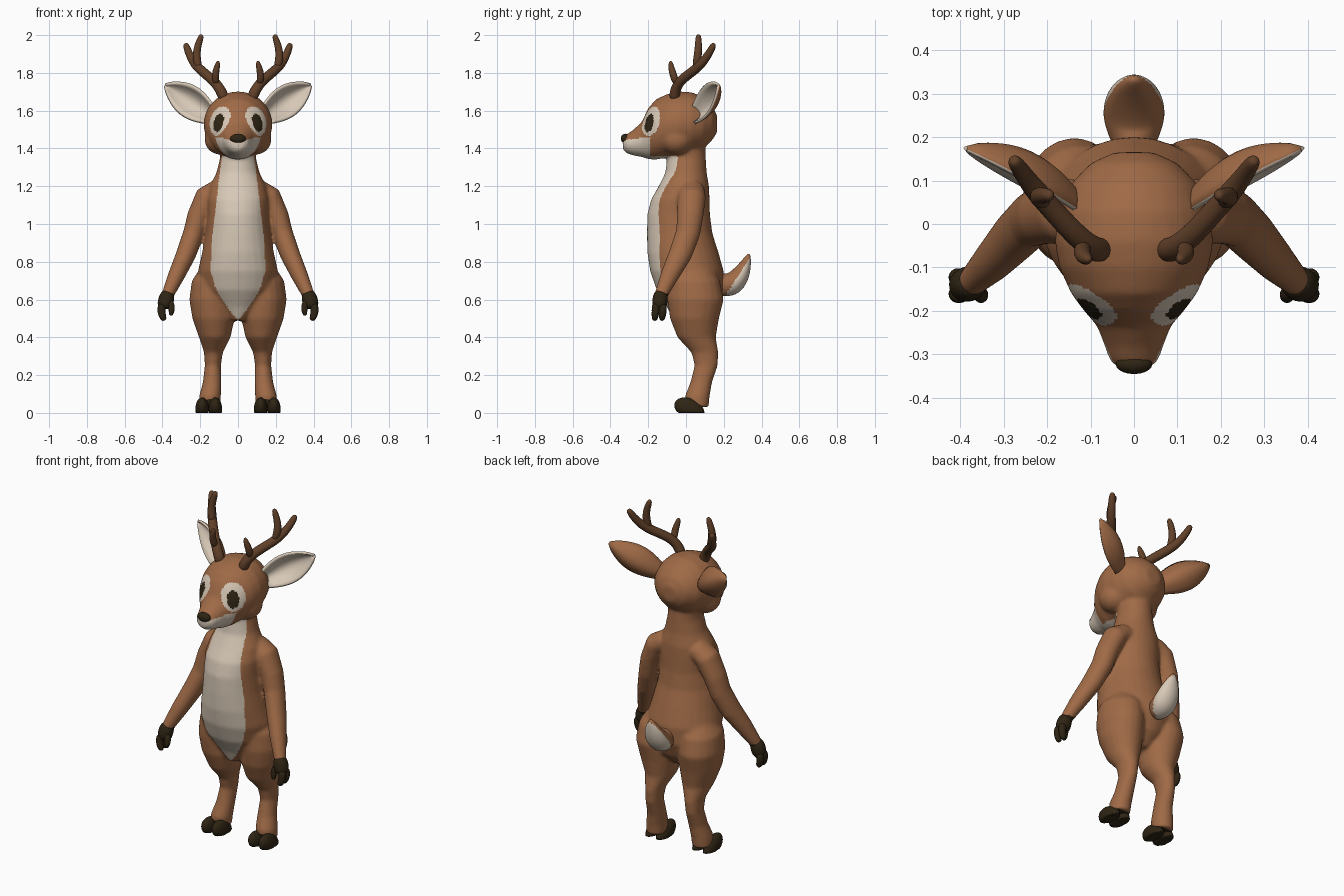
import bpy, bmesh, math
from mathutils import Vector, Matrix

cube = bpy.data.objects.get("Cube")
if cube:
    bpy.data.objects.remove(cube)

X, Y, Z = Vector((1, 0, 0)), Vector((0, 1, 0)), Vector((0, 0, 1))


def material(name, rgb):
    m = bpy.data.materials.new(name)
    m.use_nodes = True
    m.diffuse_color = (*rgb, 1)
    bsdf = m.node_tree.nodes["Principled BSDF"]
    bsdf.inputs["Base Color"].default_value = (*rgb, 1)
    bsdf.inputs["Roughness"].default_value = 0.9
    return m


FUR = material("brown fur", (0.35, 0.145, 0.062))
CREAM = material("cream fur", (0.68, 0.58, 0.47))
DARK = material("dark hoof", (0.028, 0.018, 0.007))
HORN = material("antler brown", (0.12, 0.052, 0.022))
PALETTE = [FUR, CREAM, DARK]


def loft(bm, rings, flat=None, side=X, sign=1, n=14):
    """Skin elliptical rings (centre, side radius, other radius) into a closed tube."""
    centres = [Vector(r[0]) for r in rings]
    loops = []
    for i, (c, ru, rv) in enumerate(rings):
        a, b = centres[max(i - 1, 0)], centres[min(i + 1, len(rings) - 1)]
        t = flat or (b - a).normalized()
        u = (side - t * side.dot(t)).normalized()
        v = t.cross(u)
        loop = []
        for k in range(n):
            ang = math.tau * k / n
            p = centres[i] + u * ru * math.cos(ang) + v * rv * math.sin(ang)
            loop.append(bm.verts.new((p.x * sign, p.y, p.z)))
        loops.append(loop)
    for p, q in zip(loops, loops[1:]):
        for k in range(n):
            bm.faces.new((p[k], p[(k + 1) % n], q[(k + 1) % n], q[k]))
    bm.faces.new(loops[0])
    bm.faces.new(loops[-1])


def ball(bm, centre, radii):
    m = Matrix.Translation(centre) @ Matrix.Diagonal((*radii, 1))
    return bmesh.ops.create_uvsphere(bm, u_segments=20, v_segments=12, radius=1, matrix=m)["verts"]


def finish(bm, name, mats, mods=(), rule=None):
    """Turn the bmesh into an object, bake modifiers, colour faces by the rule."""
    bmesh.ops.recalc_face_normals(bm, faces=bm.faces)
    mesh = bpy.data.meshes.new(name)
    bm.to_mesh(mesh)
    bm.free()
    obj = bpy.data.objects.new(name, mesh)
    bpy.context.scene.collection.objects.link(obj)
    for kind, settings in mods:
        mod = obj.modifiers.new(kind.title(), kind)
        for key, value in settings.items():
            setattr(mod, key, value)
    dg = bpy.context.evaluated_depsgraph_get()
    baked = bpy.data.meshes.new_from_object(obj.evaluated_get(dg))
    obj.modifiers.clear()
    obj.data = baked
    bpy.data.meshes.remove(mesh)
    baked.name = name
    baked.materials.clear()
    for m in mats:
        baked.materials.append(m)
    for p in baked.polygons:
        p.use_smooth = True
        p.material_index = rule(p.center, p.normal) if rule else 0
    return obj


SUBSURF = ("SUBSURF", {"levels": 2})
SIDES = (("left", 1), ("right", -1))

# Torso: height, half width, front y, back y
TORSO = [(.49, .05, -.07, .1), (.56, .13, -.1, .165), (.65, .2, -.155, .2), (.75, .212, -.19, .2),
         (.85, .19, -.205, .172), (.95, .17, -.207, .14), (1.05, .16, -.205, .127), (1.13, .163, -.185, .125),
         (1.2, .15, -.145, .122), (1.27, .115, -.11, .11), (1.35, .095, -.1, .105), (1.44, .095, -.09, .1)]
# Leg: height, centre x, centre y, half width, half depth
LEG = [(.78, .11, .03, .08, .1), (.7, .125, .04, .12, .14), (.6, .138, .05, .12, .15), (.5, .13, .045, .112, .13),
       (.4, .123, .056, .084, .102), (.32, .13, .1, .05, .072), (.25, .133, .107, .043, .062),
       (.16, .137, .08, .05, .058), (.09, .148, .06, .058, .066), (.03, .152, .06, .056, .06)]
# Head from back to muzzle: y, centre z, half width, half height
HEAD = [(.165, 1.53, .045, .045), (.14, 1.535, .1, .09), (.09, 1.535, .148, .138), (.03, 1.535, .173, .163),
        (-.04, 1.53, .183, .172), (-.1, 1.52, .172, .168), (-.16, 1.5, .145, .16), (-.2, 1.478, .115, .135),
        (-.235, 1.447, .085, .092), (-.28, 1.43, .068, .068), (-.315, 1.425, .056, .05), (-.335, 1.425, .03, .03)]
ARM = [((.1, .03, 1.18), .06, .07), ((.165, .03, 1.14), .066, .075), ((.21, .022, 1.04), .06, .07),
       ((.235, .01, .95), .056, .065), ((.275, -.03, .84), .053, .062), ((.325, -.085, .73), .045, .05),
       ((.37, -.13, .63), .034, .036), ((.377, -.135, .6), .03, .03)]
# Half width of the cream bib at each height
BIB = [(.49, 0), (.55, .05), (.65, .115), (.75, .145), (.9, .14), (1.05, .122), (1.2, .105), (1.36, .085)]


def bib_width(z):
    for (z0, w0), (z1, w1) in zip(BIB, BIB[1:]):
        if z0 <= z < z1:
            return w0 + (w1 - w0) * (z - z0) / (z1 - z0)
    return 0


def body_colour(c, n):
    x = abs(c.x)
    if c.z > 1.355 and c.y < -.1:
        h = (x - .1) * .67 + (c.y + .185) * .74
        if ((h + .005) / .034) ** 2 + ((c.z - 1.535) / .048) ** 2 < 1:
            return 2
        if (h / .066) ** 2 + ((c.z - 1.545) / .077) ** 2 < 1:
            return 1
        if c.y < -.19 and c.z < 1.43 + .3 * x and c.z < 1.455:
            return 1
    if c.y < -.03 and x < bib_width(c.z):
        return 1
    if x > .3 and c.z < .63:
        return 2
    return 2 if c.z < .07 - .4 * c.y else 0


# Body skin: torso, head, cheeks, arms and legs fused into one surface
bm = bmesh.new()
loft(bm, [((0, (f + b) / 2, z), w, (b - f) / 2) for z, w, f, b in TORSO], Z, n=28)
loft(bm, [((0, y, z), w, h) for y, z, w, h in HEAD], -Y, n=28)
for _, s in SIDES:
    loft(bm, [((x, y, z), w, d) for z, x, y, w, d in LEG], Z, sign=s, n=20)
    loft(bm, ARM, sign=s, n=20)
    ball(bm, (s * .095, -.05, 1.45), (.083, .09, .083))
finish(bm, "body", PALETTE, [("REMESH", {"mode": "VOXEL", "voxel_size": .0085}),
                             ("SMOOTH", {"factor": .5, "iterations": 12})], body_colour)

# Nose
bm = bmesh.new()
ball(bm, (0, -.322, 1.452), (.042, .023, .026))
finish(bm, "nose", [DARK])

# Tail: brown above, cream beneath
bm = bmesh.new()
loft(bm, [((0, .15, .69), .035, .05), ((0, .2, .675), .06, .066), ((0, .25, .68), .076, .066),
          ((0, .29, .73), .068, .052), ((0, .318, .79), .045, .03), ((0, .335, .845), .01, .008)])
finish(bm, "tail", PALETTE, [SUBSURF],
       lambda c, n: int((c.y - .21) * .185 > (c.z - .625) * .12))

# Antler branches: points with radius
ANTLER = [
    [(.07, -.06, 1.65, .032), (.09, -.06, 1.71, .03), (.13, -.03, 1.76, .028), (.18, .025, 1.8, .027),
     (.225, .075, 1.84, .027), (.255, .115, 1.89, .022), (.275, .145, 1.945, .019), (.278, .148, 1.957, .008)],
    [(.205, .05, 1.82, .02), (.222, .062, 1.88, .024), (.215, .066, 1.94, .02), (.196, .066, 1.99, .017),
     (.193, .066, 2.004, .008)],
    [(.115, -.05, 1.74, .02), (.122, -.068, 1.79, .021), (.11, -.08, 1.835, .017), (.104, -.082, 1.865, .008)]]

for label, s in SIDES:
    bm = bmesh.new()
    for branch in ANTLER:
        loft(bm, [((x, y, z), r, r) for x, y, z, r in branch], sign=s, n=10)
    finish(bm, label + "_antler", [HORN], [SUBSURF])

    # Ear: cupped leaf with a cream inside
    root, tip = Vector((.145, .045, 1.575)), Vector((.382, .178, 1.735))
    axis = tip - root
    along = axis.normalized()
    face = Vector((.4, -.9, .05))
    face = (face - along * face.dot(along)).normalized()
    across = along.cross(face)
    bm = bmesh.new()
    grid = []
    for i in range(13):
        u = i / 12
        w = .078 * math.sin(math.pi * min(1, .16 + .84 * u ** 1.1)) ** .8 + .004
        row = []
        for j in range(11):
            v = j / 5 - 1
            p = root + axis * u + across * w * v - face * (.8 * w * (1 - v * v) - .01)
            row.append(bm.verts.new((p.x * s, p.y, p.z)))
        grid.append(row)
    for a, b in zip(grid, grid[1:]):
        for j in range(10):
            bm.faces.new((a[j], a[j + 1], b[j + 1], b[j]))
    front = Vector((face.x * s, face.y, face.z))
    finish(bm, label + "_ear", PALETTE, [("SOLIDIFY", {"thickness": .014, "offset": 0})],
           lambda c, n: int(n.dot(front) > .15))

    # Hand: palm, two fingers and a thumb
    bm = bmesh.new()
    loft(bm, [((.368, -.127, .64), .03, .032), ((.375, -.135, .62), .042, .042), ((.385, -.14, .58), .045, .042),
              ((.39, -.142, .55), .036, .036)], sign=s, n=12)
    for y in (-.122, -.16):
        loft(bm, [((.4, y, .58), .022, .022), ((.408, y, .545), .023, .022), ((.4, y - .004, .51), .021, .02),
                  ((.388, y - .006, .488), .013, .012)], sign=s, n=10)
    loft(bm, [((.365, -.15, .6), .018, .02), ((.35, -.162, .565), .019, .02), ((.352, -.168, .53), .016, .016),
              ((.357, -.168, .515), .008, .008)], sign=s, n=10)
    finish(bm, label + "_hand", [DARK], [SUBSURF])

    # Cloven hoof: two toes flattened on the ground
    bm = bmesh.new()
    for x in (.12, .19):
        for v in ball(bm, (s * x, .018, .025), (.036, .08, .058)):
            v.co.z = max(0, v.co.z - .25 * v.co.y)
    finish(bm, label + "_hoof", [DARK])
